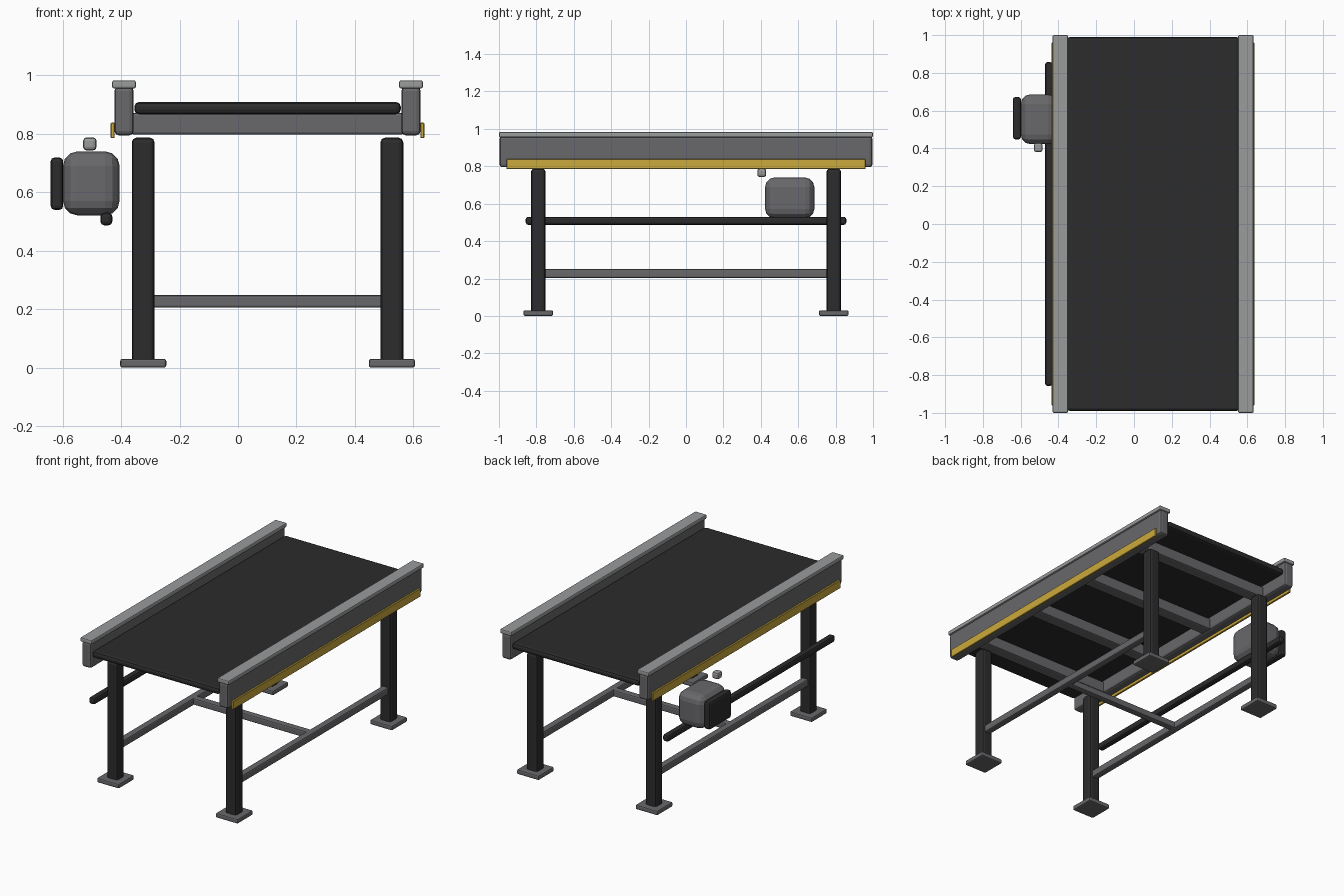
import bpy, bmesh

if "Cube" in bpy.data.objects:
    bpy.data.objects.remove(bpy.data.objects["Cube"])


def material(name, r, g, b):
    m = bpy.data.materials.new(name)
    m.diffuse_color = (r, g, b, 1)
    m.use_nodes = True
    m.node_tree.nodes["Principled BSDF"].inputs["Base Color"].default_value = m.diffuse_color
    return m


DARK = material("dark rubber", 0.025, 0.025, 0.026)
GREY = material("mid grey steel", 0.14, 0.14, 0.15)
LIGHT = material("light grey steel", 0.32, 0.325, 0.33)
YELLOW = material("safety yellow", 0.60, 0.40, 0.045)


def box(name, mat, x, y, z, bevel=0.0, segments=2):
    """Bevelled box from (min, max) ranges on each axis."""
    bm = bmesh.new()
    bmesh.ops.create_cube(bm, size=1)
    for v in bm.verts:
        for i, (lo, hi) in enumerate((x, y, z)):
            v.co[i] = hi if v.co[i] > 0 else lo
    mid = [(lo + hi) / 2 for lo, hi in (x, y, z)]
    for v in bm.verts:
        for i in range(3):
            v.co[i] -= mid[i]
    mesh = bpy.data.meshes.new(name)
    bm.to_mesh(mesh)
    bm.free()
    mesh.materials.append(mat)
    ob = bpy.data.objects.new(name, mesh)
    ob.location = mid
    bpy.context.collection.objects.link(ob)
    if bevel:
        mod = ob.modifiers.new("bevel", 'BEVEL')
        mod.width, mod.segments = bevel, segments
    return ob


def around(c, half):
    return (c - half, c + half)


CX = 0.101  # centre line of the conveyor bed

# Belt and the cross beams that carry it
box("belt", DARK, (-0.355, 0.557), (-0.99, 0.99), (0.867, 0.909), 0.016)
for i, y in enumerate((-0.75, -0.25, 0.25, 0.75)):
    box(f"bed_cross_beam_{i + 1}", GREY, (-0.365, 0.567), around(y, 0.04), (0.797, 0.872), 0.01)

for side, s in (("left", -1), ("right", 1)):
    # Side rail, its cap and the yellow warning strip
    rail_x = CX + s * 0.491
    box(f"{side}_side_rail", GREY, around(rail_x, 0.033), (-0.997, 0.997), (0.795, 0.962), 0.015)
    box(f"{side}_rail_cap", LIGHT, around(rail_x, 0.041), (-1, 1), (0.955, 0.983), 0.007)
    box(f"{side}_warning_strip", YELLOW, around(CX + s * 0.530, 0.0065), (-0.96, 0.96),
        (0.785, 0.838), 0.002, 1)

    # Legs, feet and the lengthwise stretcher
    leg_x = CX + s * 0.4255
    for end, y in (("front", -0.79), ("back", 0.79)):
        box(f"{end}_{side}_leg", DARK, around(leg_x, 0.039), around(y, 0.039), (0.01, 0.787), 0.016)
        box(f"{end}_{side}_foot", GREY, around(leg_x, 0.079), around(y, 0.079), (0.0, 0.03), 0.008)
    box(f"{side}_stretcher", GREY, around(leg_x, 0.0225), (-0.76, 0.76), (0.203, 0.25), 0.008)

# Cross stretcher joining the two sides
box("cross_stretcher", GREY, (CX - 0.42, CX + 0.42), around(0, 0.0225), (0.205, 0.248), 0.008)

# Cable conduit along the left side
box("cable_conduit", DARK, (-0.471, -0.430), (-0.857, 0.857), (0.487, 0.530), 0.013)

# Drive motor, its end cover and the small sensor box
box("drive_motor", GREY, (-0.599, -0.405), (0.423, 0.686), (0.521, 0.740), 0.05, 3)
box("motor_end_cover", DARK, (-0.641, -0.598), (0.448, 0.672), (0.540, 0.719), 0.013)
box("sensor_box", LIGHT, (-0.530, -0.484), (0.381, 0.429), (0.743, 0.788), 0.012)
